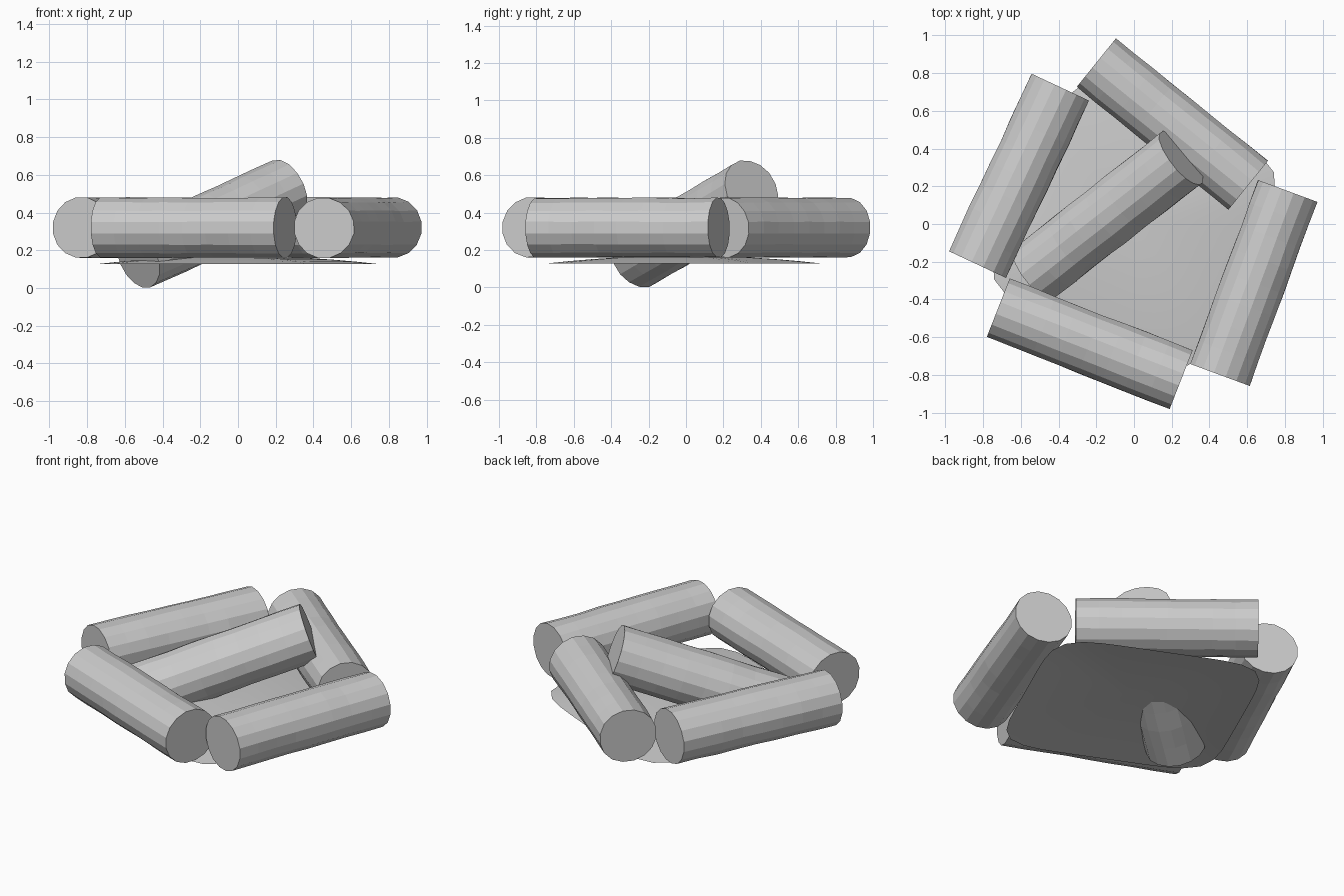
import bpy, bmesh, math
from mathutils import Vector, noise

if "Cube" in bpy.data.objects:
    bpy.data.objects.remove(bpy.data.objects["Cube"])

SIDES, RINGS = 16, 8


def finish(name, bm):
    mesh = bpy.data.meshes.new(name)
    bm.to_mesh(mesh)
    bm.free()
    ob = bpy.data.objects.new(name, mesh)
    bpy.context.collection.objects.link(ob)
    return ob


def log(name, start, end, wide=0.170, tall=0.162):
    """Slightly lumpy, flat-faced log between two cap centres."""
    a, b = Vector(start), Vector(end)
    axis = (b - a).normalized()
    side = axis.cross(Vector((0, 0, 1))).normalized()
    up = side.cross(axis)
    bm = bmesh.new()
    rings = []
    for i in range(RINGS + 1):
        c = a.lerp(b, i / RINGS)
        ring = []
        for k in range(SIDES):
            t = 2 * math.pi * (k + 0.5) / SIDES
            p = c + side * wide * math.cos(t) + up * tall * math.sin(t)
            lump = 1 + 0.035 * noise.noise(p * 5)
            ring.append(bm.verts.new(c + (p - c) * lump))
        rings.append(ring)
    for r, s in zip(rings, rings[1:]):
        for k in range(SIDES):
            j = (k + 1) % SIDES
            bm.faces.new((r[k], r[j], s[j], s[k]))
    bm.faces.new(rings[0])
    bm.faces.new(rings[-1])
    bmesh.ops.recalc_face_normals(bm, faces=bm.faces)
    return finish(name, bm)


# four logs forming the frame
Z = 0.32
log("left_log", (-0.83, -0.215, Z), (-0.39, 0.725, Z))
log("back_log", (-0.20, 0.855, Z), (0.605, 0.205, Z))
log("right_log", (0.815, 0.175, Z), (0.455, -0.80, Z))
log("front_log", (-0.72, -0.445, Z), (0.25, -0.825, Z))

# tilted log leaning in the middle
log("leaning_log", (-0.53, -0.26, 0.158), (0.25, 0.35, 0.522), 0.174, 0.17)

# shallow domed ash bed: rounded square sheet, open underneath
bm = bmesh.new()
N, STEPS, HALF, POWER, TURN = 48, 6, 0.63, 6, math.radians(66)
centre = bm.verts.new((0, -0.01, 0.17))
prev = None
for i in range(1, STEPS + 1):
    f = i / STEPS
    ring = []
    for k in range(N):
        t = 2 * math.pi * k / N
        c, s = math.cos(t), math.sin(t)
        r = f * HALF / (abs(c) ** POWER + abs(s) ** POWER) ** (1 / POWER)
        ring.append(bm.verts.new((r * math.cos(t + TURN), r * math.sin(t + TURN) - 0.01,
                                  0.127 + 0.043 * (1 - f ** 2))))
    for k in range(N):
        j = (k + 1) % N
        if prev:
            bm.faces.new((prev[k], ring[k], ring[j], prev[j]))
        else:
            bm.faces.new((centre, ring[k], ring[j]))
    prev = ring
for face in bm.faces:
    face.smooth = True
finish("ash_bed", bm)
